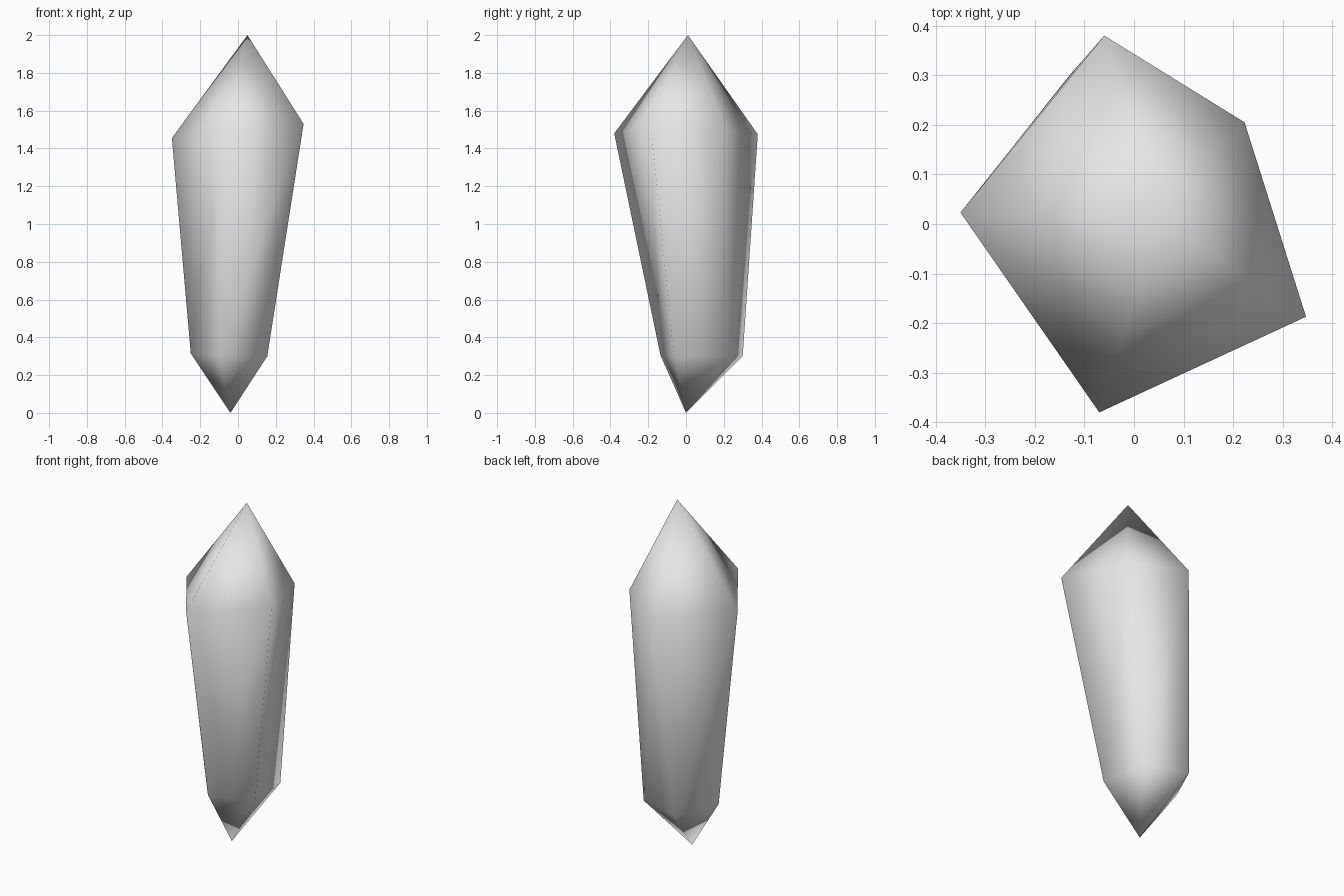
import bpy
import bmesh

cube = bpy.data.objects.get("Cube")
if cube:
    bpy.data.objects.remove(cube, do_unlink=True)

# Pale grey stone
grey = bpy.data.materials.new("pale_grey")
grey.use_nodes = True
colour = (0.8, 0.8, 0.8, 1)
grey.diffuse_color = colour
grey.node_tree.nodes["Principled BSDF"].inputs["Base Color"].default_value = colour

# Irregular five-sided rings, counter-clockwise from above
lower_ring = [(-0.13, 0.30, 0.30), (-0.25, 0.055, 0.315), (-0.10, -0.135, 0.305),
              (0.155, -0.065, 0.30), (0.12, 0.22, 0.30)]
upper_ring = [(-0.06, 0.38, 1.475), (-0.35, 0.023, 1.455), (-0.07, -0.38, 1.48),
              (0.347, -0.187, 1.53), (0.223, 0.205, 1.50)]

bm = bmesh.new()
bottom_tip = bm.verts.new((-0.04, 0, 0))
top_tip = bm.verts.new((0.05, 0.01, 2))
low = [bm.verts.new(p) for p in lower_ring]
high = [bm.verts.new(p) for p in upper_ring]

# Lower point, tapering shaft and upper point
for i in range(len(low)):
    j = (i + 1) % len(low)
    bm.faces.new((bottom_tip, low[j], low[i]))
    bm.faces.new((low[i], low[j], high[j], high[i]))
    bm.faces.new((high[i], high[j], top_tip))
bmesh.ops.recalc_face_normals(bm, faces=bm.faces[:])
for face in bm.faces:
    face.smooth = True

mesh = bpy.data.meshes.new("crystal_shard")
bm.to_mesh(mesh)
bm.free()
mesh.materials.append(grey)
shard = bpy.data.objects.new("crystal_shard", mesh)
bpy.context.collection.objects.link(shard)
